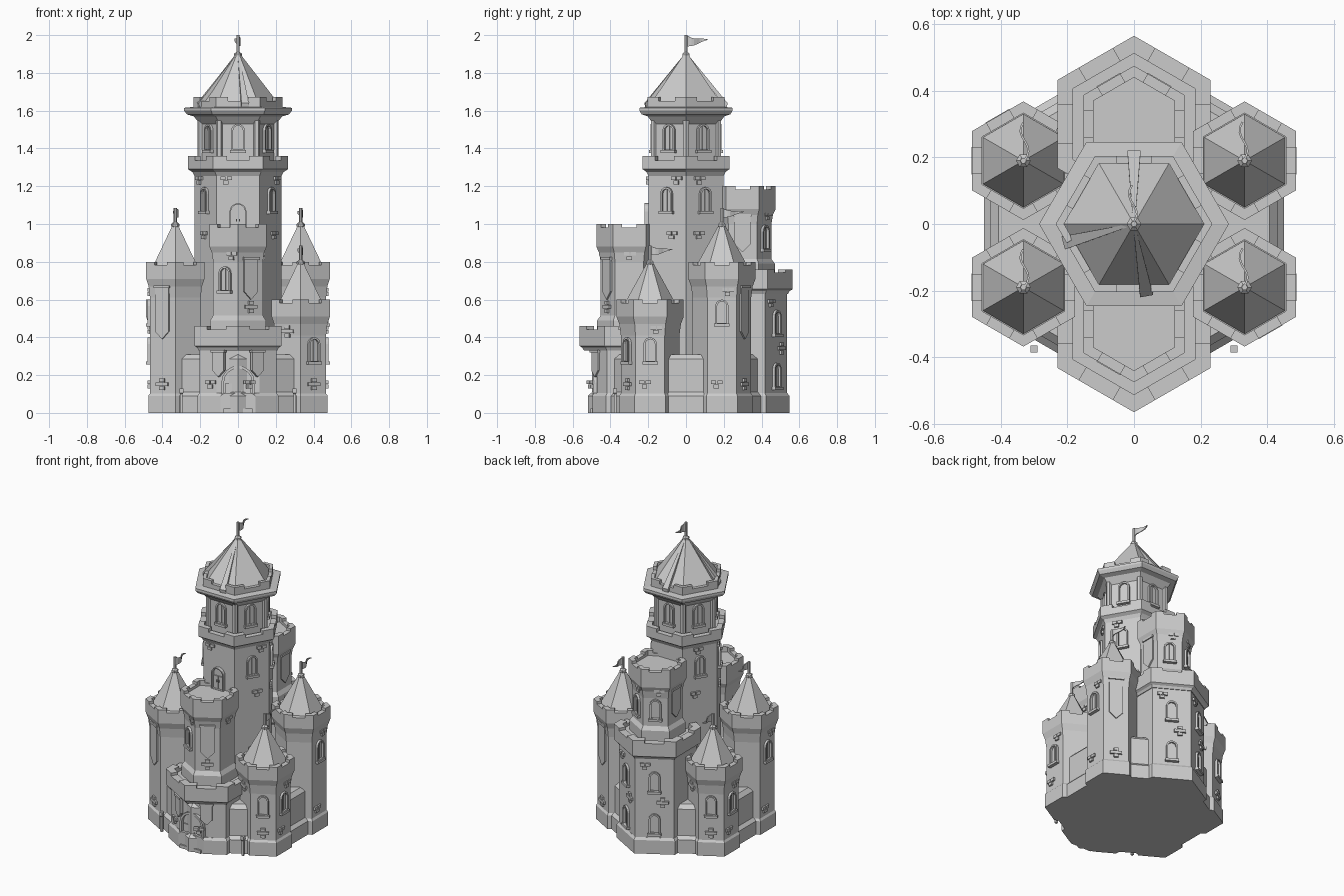
import bpy, bmesh, math, random
from math import sin, cos, pi, radians
from mathutils import Vector, Matrix

random.seed(4)
if "Cube" in bpy.data.objects:
    bpy.data.objects.remove(bpy.data.objects["Cube"])

stone = bpy.data.materials.new("stone_grey")
stone.use_nodes = True
GREY = (0.6, 0.6, 0.6, 1)
stone.diffuse_color = GREY
stone.node_tree.nodes["Principled BSDF"].inputs["Base Color"].default_value = GREY


def finish(name, bm):
    bmesh.ops.recalc_face_normals(bm, faces=bm.faces)
    mesh = bpy.data.meshes.new(name)
    bm.to_mesh(mesh)
    bm.free()
    mesh.materials.append(stone)
    obj = bpy.data.objects.new(name, mesh)
    bpy.context.collection.objects.link(obj)
    return obj


def hex_dir(k, phase):
    a = radians(60 * k + phase)
    return Vector((cos(a), sin(a), 0))


# Stack of rings joined into one closed solid
def loft(name, x, y, phase, profile, cut_y=None, sides=6):
    bm = bmesh.new()
    rings = []
    for r, z in profile:
        rings.append([bm.verts.new((x + r * cos(radians(phase) + 2 * pi * k / sides),
                                    y + r * sin(radians(phase) + 2 * pi * k / sides), z))
                      for k in range(sides)])
    for a, b in zip(rings, rings[1:]):
        for k in range(sides):
            j = (k + 1) % sides
            bm.faces.new((a[k], a[j], b[j], b[k]))
    bm.faces.new(rings[0])
    bm.faces.new(rings[-1])
    if cut_y is not None:
        geom = bm.verts[:] + bm.edges[:] + bm.faces[:]
        res = bmesh.ops.bisect_plane(bm, geom=geom, plane_co=(0, cut_y, 0),
                                     plane_no=(0, -1, 0), clear_outer=True)
        edges = [e for e in res["geom_cut"] if isinstance(e, bmesh.types.BMEdge)]
        bmesh.ops.holes_fill(bm, edges=edges)
    return finish(name, bm)


def prism(bm, low, high):
    a = [bm.verts.new(p) for p in low]
    b = [bm.verts.new(p) for p in high]
    n = len(a)
    bm.faces.new(a)
    bm.faces.new(b)
    for k in range(n):
        bm.faces.new((a[k], a[(k + 1) % n], b[(k + 1) % n], b[k]))


# Battlement blocks wrapped around each hexagon corner
def merlons(name, x, y, phase, r, inner, z0, z1, share=0.28):
    bm = bmesh.new()
    for k in range(6):
        e = hex_dir(k, phase)
        left = hex_dir(k + 1, phase) - e
        right = hex_dir(k - 1, phase) - e
        s = share * r
        t = s - (r - inner) / 2
        pts = [e * r, e * r + left * s, e * inner + left * t,
               e * inner, e * inner + right * t, e * r + right * s]
        prism(bm, [p + Vector((x, y, z0)) for p in pts], [p + Vector((x, y, z1)) for p in pts])
    finish(name, bm)


# Wall frame: u along the wall, v up, n outward
def wall(x, y, angle, apothem):
    a = radians(angle)
    n = Vector((cos(a), sin(a), 0))
    u = Vector((-sin(a), cos(a), 0))
    o = Vector((x, y, 0)) + n * apothem
    return lambda p, q, d: o + u * p + Vector((0, 0, q)) + n * d


def plate(bm, w, pts, d0, d1):
    prism(bm, [w(p, q, d0) for p, q in pts], [w(p, q, d1) for p, q in pts])


def rect(p, q, hw, h):
    return [(p - hw, q), (p + hw, q), (p + hw, q + h), (p - hw, q + h)]


def arch(hw, z0, h, steps=8):
    top = z0 + h - hw
    return [(-hw, z0), (hw, z0)] + [(hw * cos(pi * k / steps), top + hw * sin(pi * k / steps))
                                    for k in range(steps + 1)]


def arch_frame(bm, w, hw, z0, h, t, depth):
    outer, inner = arch(hw, z0, h), arch(hw - t, z0 + t, h - 2 * t)
    loops = [[bm.verts.new(w(p, q, d)) for p, q in pts]
             for pts, d in ((outer, -0.01), (outer, depth), (inner, depth), (inner, -0.01))]
    n = len(outer)
    for a, b in zip(loops, loops[1:]):
        for k in range(n):
            bm.faces.new((a[k], a[(k + 1) % n], b[(k + 1) % n], b[k]))


def window(w, z, hw=0.035, h=0.135):
    bm = bmesh.new()
    arch_frame(bm, w, hw, z, h, 0.01, 0.014)
    plate(bm, w, rect(0, z - 0.008, hw + 0.006, 0.016), -0.01, 0.022)
    plate(bm, w, rect(0, z, 0.003, h - 0.01), -0.01, 0.005)
    finish("window", bm)


def door(w, z, hw, h):
    bm = bmesh.new()
    arch_frame(bm, w, hw, z, h, hw * 0.16, 0.022)
    for s in (-1, 1):
        plate(bm, w, rect(s * hw * 0.4, z, hw * 0.37, h * 0.6), -0.01, 0.008)
        plate(bm, w, rect(s * hw * 0.15, z + h * 0.35, hw * 0.06, h * 0.1), -0.01, 0.018)
    finish("door", bm)


def banner(w, z, hw=0.042, h=0.25):
    bm = bmesh.new()
    plate(bm, w, [(-hw, z + hw), (0, z), (hw, z + hw), (hw, z + h), (-hw, z + h)], -0.01, 0.009)
    plate(bm, w, rect(0, z + h - 0.01, hw + 0.006, 0.014), -0.01, 0.016)
    finish("banner", bm)


def bricks(w, p, z, cross=False):
    bm = bmesh.new()
    spots = [(0, 0), (0.02, 0.022), (-0.014, 0.022)]
    if cross:
        spots = [(0, 0), (-0.022, 0.022), (0.022, 0.022), (0, 0.044), (0, 0.022)]
    for a, b in spots:
        plate(bm, w, rect(p + a, z + b, 0.014, 0.019), -0.01, 0.012)
    finish("raised_bricks", bm)


# Pole with knob and waving pennant
def flag(x, y, z, size=1.0):
    loft("roof_knob", x, y, 0, [(0.012, z - 0.03), (0.022, z - 0.01), (0.022, z), (0.01, z + 0.01)])
    loft("flag_pole", x, y, 0, [(0.009, z - 0.01), (0.009, z + 0.1 * size)])
    bm = bmesh.new()
    cols = []
    for k in range(9):
        t = k / 8
        mid, half = z + (0.07 - 0.006 * sin(5 * t)) * size, 0.028 * (1 - t) * size + 0.001
        cols.append([bm.verts.new((x + 0.012 * sin(6 * t), y + 0.115 * t, mid + s * half)) for s in (-1, 1)])
    for a, b in zip(cols, cols[1:]):
        bm.faces.new((a[0], b[0], b[1], a[1]))
    obj = finish("pennant", bm)
    obj.modifiers.new("thickness", "SOLIDIFY").thickness = 0.006


# Flared head profile with sunken floor
def head(body, r, inner, z0, z1, top):
    return [(body, z0), (body + (r - body) * 0.35, z0 + (z1 - z0) * 0.6), (r, z1), (r, top - 0.018),
            (inner, top - 0.018), (inner, top - 0.035)]


def plinth(r):
    return [(r, 0), (r, 0.09), (r - 0.012, 0.105)]


# Curtain wall core
loft("curtain_wall", 0, 0, 30, [(0.52, 0), (0.52, 0.09), (0.497, 0.11), (0.497, 0.285), (0.47, 0.31)])

# Central keep
loft("keep", 0, 0, 0, [(0.23, 0)] + head(0.23, 0.265, 0.225, 1.255, 1.29, 1.355))
merlons("keep_battlements", 0, 0, 0, 0.265, 0.225, 1.33, 1.36)
loft("keep_upper_room", 0, 0, 0, [(0.2, 1.3), (0.2, 1.53), (0.235, 1.57), (0.27, 1.58), (0.285, 1.6),
                                  (0.285, 1.615), (0.235, 1.62), (0.235, 1.65), (0.21, 1.65), (0.21, 1.62)])
merlons("keep_top_battlements", 0, 0, 0, 0.235, 0.21, 1.64, 1.672)
loft("keep_roof", 0, 0, 0, [(0.217, 1.62), (0.217, 1.635), (0.012, 1.9)])
for k in range(6):
    c = hex_dir(k, 0) * 0.197
    loft("corner_pilaster", c.x, c.y, 0, [(0.018, 1.31), (0.018, 1.55)])
    window(wall(0, 0, 30 + 60 * k, 0.173), 1.385, 0.036, 0.145)
flag(0, 0, 1.9)

# Loose roof ridges
for angle in (90, 195, 280):
    w = wall(0, 0, angle, 0)
    bm = bmesh.new()
    prism(bm, [w(-0.004, 1.87, 0.015), w(-0.02, 1.61, 0.215), w(0.02, 1.61, 0.215), w(0.004, 1.87, 0.015)],
          [w(-0.004, 1.885, 0.02), w(-0.02, 1.64, 0.22), w(0.02, 1.64, 0.22), w(0.004, 1.885, 0.02)])
    finish("roof_ridge", bm)

for angle in (30, 150, 210, 330):
    w = wall(0, 0, angle, 0.199)
    window(w, 1.06)
    bricks(w, random.uniform(-0.07, 0.07), 1.21)
    bricks(w, random.uniform(-0.05, 0.05), 0.92)
door(wall(0, 0, 270, 0.199), 0.96, 0.045, 0.15)
bricks(wall(0, 0, 270, 0.199), -0.065, 1.21)

# Two-stage gate tower and rear tower
for name, y, low, top, cut in (("gate_tower", -0.3, 0.46, 1.0, True), ("rear_tower", 0.3, 0.76, 1.2, False)):
    loft(name + "_base", 0, y, 30, plinth(0.248), -0.495 if cut else None)
    loft(name + "_body", 0, y, 30, [(0.235, 0), (0.235, low - 0.1)], -0.47 if cut else None)
    loft(name + "_terrace", 0, y, 30, head(0.24, 0.265, 0.212, low - 0.13, low - 0.105, low))
    merlons(name + "_terrace_battlements", 0, y, 30, 0.265, 0.212, low - 0.03, low)
    loft(name + "_upper", 0, y, 30, [(0.17, low - 0.06), (0.17, low + 0.03), (0.152, low + 0.055)]
         + head(0.152, 0.175, 0.14, top - 0.2, top - 0.12, top))
    merlons(name + "_battlements", 0, y, 30, 0.175, 0.14, top - 0.03, top)

gate_wall = wall(0, 0, 270, 0.47)
door(gate_wall, 0.015, 0.088, 0.235)
bm = bmesh.new()
plate(bm, gate_wall, rect(0, 0, 0.078, 0.022), 0, 0.035)
finish("door_step", bm)
for angle in (240, 300):
    w = wall(0, -0.3, angle, 0.2035)
    banner(w, 0.19, 0.035, 0.14)
    bricks(w, -0.05, 0.13)
window(wall(0, -0.3, 240, 0.132), 0.64)
banner(wall(0, -0.3, 300, 0.132), 0.6, 0.042, 0.22)
bricks(wall(0, -0.3, 300, 0.132), 0, 0.53, True)
bricks(wall(0, -0.3, 240, 0.132), 0.04, 0.81)
bricks(wall(0, -0.3, 0, 0.132), 0, 0.81)

for angle in (60, 120):
    w = wall(0, 0.3, angle, 0.2035)
    window(w, 0.13)
    window(w, 0.41)
    bricks(w, -0.06, 0.56)
    bricks(w, 0.05, 0.31, True)
    window(wall(0, 0.3, angle, 0.132), 0.86)
    bricks(wall(0, 0.3, angle, 0.132), 0.02, 1.02)
for angle in (0, 180):
    banner(wall(0, 0.3, angle, 0.132), 0.85, 0.042, 0.2)

# Corner turrets: tall and short on opposite diagonals
for sx in (-1, 1):
    for sy in (-1, 1):
        x, y = 0.332 * sx, 0.19 * sy
        tall = sx == sy
        top = 0.8 if tall else 0.6
        loft("turret_base", x, y, 30, plinth(0.165))
        loft("turret", x, y, 30, [(0.155, 0)] + head(0.155, 0.178, 0.143, top - 0.19, top - 0.09, top))
        merlons("turret_battlements", x, y, 30, 0.178, 0.143, top - 0.03, top)
        loft("turret_roof", x, y, 30, [(0.14, top - 0.05), (0.14, top - 0.03), (0.008, top + 0.21)])
        flag(x, y, top + 0.2, 0.85)
        side = wall(x, y, 0 if sx > 0 else 180, 0.134)
        outer = wall(x, y, 60 * sy if sx > 0 else 180 - 60 * sy, 0.134)
        if tall:
            window(side, 0.465)
            banner(outer, 0.39, 0.042, 0.28)
        else:
            window(outer, 0.265)
            window(side, 0.265)
            bricks(wall(x, y, 120 * sx * sy if sx > 0 else -60 * -sy, 0.134), 0, 0.4, True)
        bricks(outer, 0, 0.12, True)
        bricks(side, -0.03, 0.13)
        bricks(side, 0.03, top - 0.18)

# Gate posts
for s in (-1, 1):
    loft("gate_post", 0.3 * s, -0.375, 45, [(0.01, 0), (0.01, 0.1), (0.015, 0.105), (0.015, 0.13)], sides=4)
